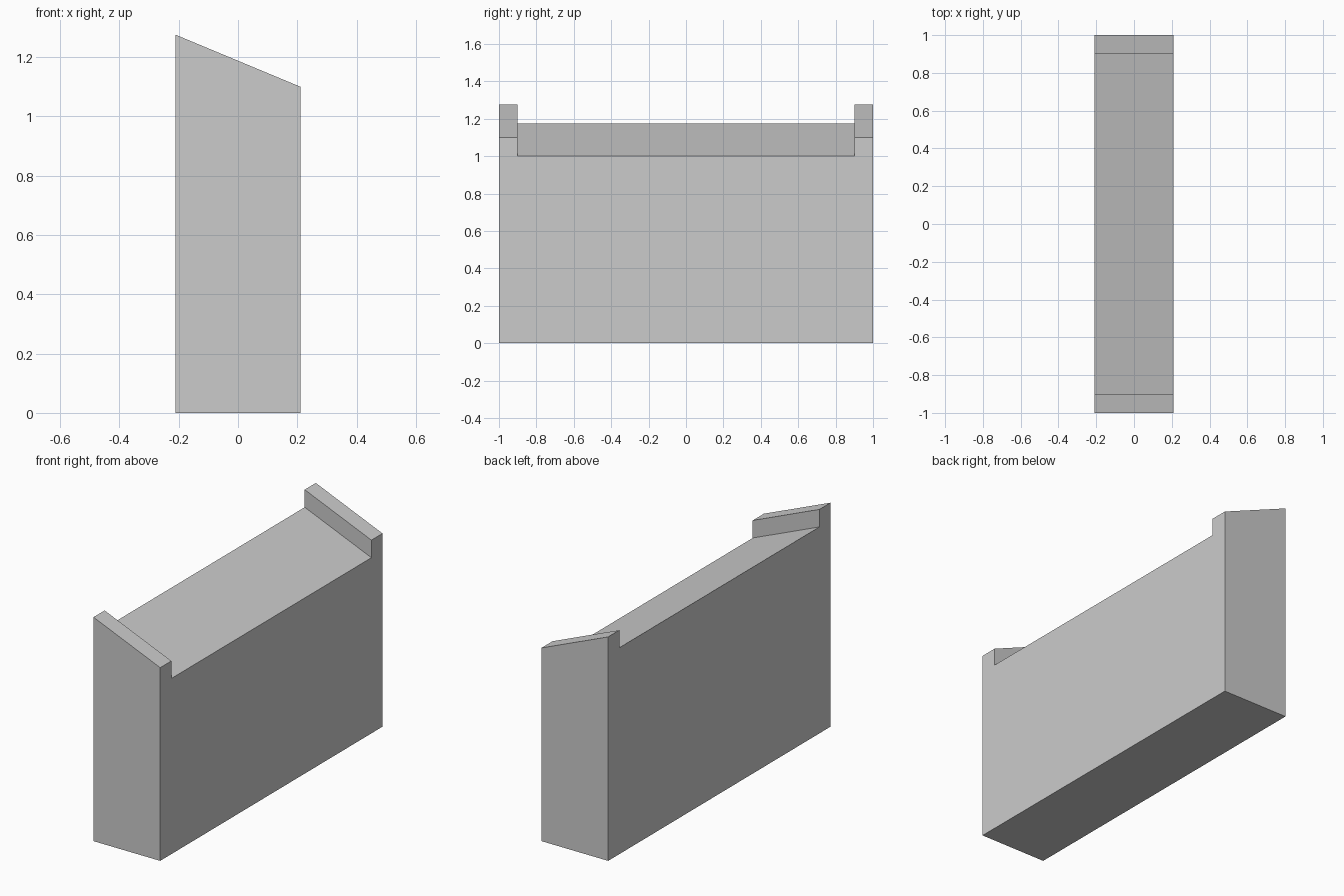
import bpy
import bmesh

if "Cube" in bpy.data.objects:
    bpy.data.objects.remove(bpy.data.objects["Cube"])

HALF_WIDTH = 0.21    # half thickness along x
RISE = 0.175         # extra height of the sloped top at the -x side

# Side outline (y, z) at the low +x side: body with a raised lip at each end
half = [(1.0, 0.0), (1.0, 1.1), (0.9, 1.1), (0.9, 1.0)]
outline = half + [(-y, z) for y, z in reversed(half)]

# Extrude the outline across x, lifting the top edges to form the slope
bm = bmesh.new()
face = bm.faces.new([bm.verts.new((HALF_WIDTH, y, z)) for y, z in outline])
extruded = bmesh.ops.extrude_face_region(bm, geom=[face], use_keep_orig=True)["geom"]
for v in extruded:
    if isinstance(v, bmesh.types.BMVert):
        v.co.x = -HALF_WIDTH
        if v.co.z > 0:
            v.co.z += RISE
bmesh.ops.recalc_face_normals(bm, faces=bm.faces)

mesh = bpy.data.meshes.new("sloped_wall_block")
bm.to_mesh(mesh)
bm.free()
wall = bpy.data.objects.new("sloped_wall_block", mesh)
bpy.context.collection.objects.link(wall)
